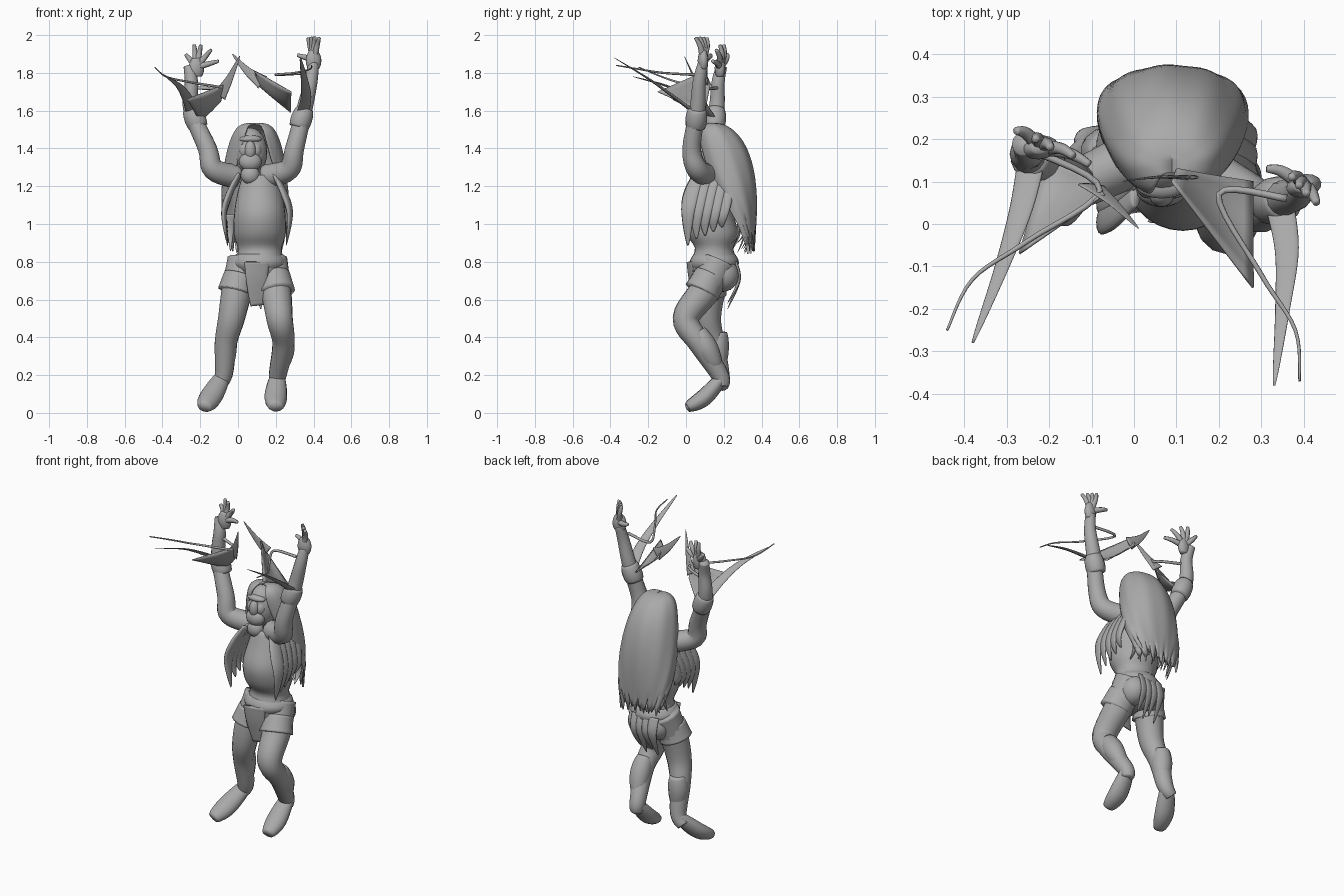
import bpy, bmesh, math, random
from mathutils import Vector

random.seed(4)
cube = bpy.data.objects.get("Cube")
if cube:
    bpy.data.objects.remove(cube)

GREY = (0.4, 0.4, 0.4, 1)
grey = bpy.data.materials.new("stone_grey")
grey.use_nodes = True
grey.diffuse_color = GREY
grey.node_tree.nodes["Principled BSDF"].inputs["Base Color"].default_value = GREY


def finish(name, bm, thickness=0):
    bmesh.ops.recalc_face_normals(bm, faces=bm.faces)
    for face in bm.faces:
        face.smooth = True
    mesh = bpy.data.meshes.new(name)
    bm.to_mesh(mesh)
    bm.free()
    mesh.materials.append(grey)
    part = bpy.data.objects.new(name, mesh)
    bpy.context.collection.objects.link(part)
    if thickness:
        shell = part.modifiers.new("thickness", 'SOLIDIFY')
        shell.thickness = thickness
        shell.offset = 0


def skin(bm, rings, closed=True):
    """Join neighbouring rings with quads; closed rings also get end caps."""
    rows = [[bm.verts.new(point) for point in ring] for ring in rings]
    count = len(rows[0])
    for low, high in zip(rows, rows[1:]):
        for j in range(count if closed else count - 1):
            k = (j + 1) % count
            bm.faces.new((low[j], low[k], high[k], high[j]))
    if closed:
        bm.faces.new(rows[0])
        bm.faces.new(rows[-1])


def circle(sides):
    return [(math.cos(math.tau * k / sides), math.sin(math.tau * k / sides))
            for k in range(sides)]


def smooth_path(points, steps=6):
    """Catmull-Rom curve through the points."""
    pts = [Vector(p) for p in points]
    pts = [pts[0]] + pts + [pts[-1]]
    out = []
    for a, b, c, d in zip(pts, pts[1:], pts[2:], pts[3:]):
        for step in range(steps):
            t = step / steps
            bend = 2 * a - 5 * b + 4 * c - d + t * (3 * (b - c) + d - a)
            out.append(b + t / 2 * (c - a + t * bend))
    return out + [pts[-1]]


def add_tube(bm, points, start, end, swell=0, flat=1, axis=(1, .2, .1), sides=14):
    """Sweep an ellipse whose radius runs from start to end, plus a mid swell."""
    path = smooth_path(points)
    last = len(path) - 1
    side, rings = Vector(axis), []
    for i, centre in enumerate(path):
        along = (path[min(i + 1, last)] - path[max(i - 1, 0)]).normalized()
        side = (side - along * side.dot(along)).normalized()
        up = along.cross(side) * flat
        t = i / last
        radius = start + (end - start) * t + swell * math.sin(math.pi * t)
        rings.append([centre + radius * (side * c + up * s) for c, s in circle(sides)])
    skin(bm, rings)


def tube(name, points, start, end, **shape):
    bm = bmesh.new()
    add_tube(bm, points, start, end, **shape)
    finish(name, bm)


def pair(name, mirror, points, start, end, **shape):
    tube("left_" + name, points, start, end, **shape)
    tube("right_" + name, [mirror(*p) for p in points], start, end, **shape)


def loft(name, bottom, top, rule, steps=30):
    """Stack horizontal ellipses; rule(t, z) gives centre x, y and radii."""
    rings = []
    for i in range(steps + 1):
        t = i / steps
        z = bottom + (top - bottom) * t
        x, y, wide, deep = rule(t, z)
        rings.append([(x + wide * c, y + deep * s, z) for c, s in circle(28)])
    bm = bmesh.new()
    skin(bm, rings)
    finish(name, bm)


def ball(name, place, size):
    bm = bmesh.new()
    bmesh.ops.create_uvsphere(bm, u_segments=20, v_segments=12, radius=1)
    bmesh.ops.scale(bm, vec=size, verts=bm.verts)
    bmesh.ops.translate(bm, vec=place, verts=bm.verts)
    finish(name, bm)


def bump(value, middle, width):
    return math.exp(-((value - middle) / width) ** 2)


# the right limbs mirror the left ones in a slightly different pose
def arm_mirror(x, y, z):
    reach = max(0, -y)
    return (.14 - x - reach / 2 - .04 * bump(z, 1.57, .1),
            y + min(.1, max(0, z - 1.2) * .4),
            z - reach / 5 - .3 * max(0, z - 1.8))


def leg_mirror(x, y, z):
    toe = max(0, .25 - z)
    return .15 + .07 * z - .6 * toe - x, y + .12 * bump(z, .47, .15), z


# torso, narrow at the waist and full at the belly, with belt and seat
def torso_rule(t, z):
    size = .14 * math.sin(math.pi * (.1 + .8 * t)) ** .4
    waist = bump(z, .87, .05)
    return .115, .15 - .03 * bump(z, 1.05, .1), size - .02 * waist, size - .035 * waist


loft("torso", .65, 1.26, torso_rule)
loft("belt", .75, .84, lambda t, z: (.11, .15, .12 + .025 * math.sin(math.pi * t),
                                     .11 + .02 * math.sin(math.pi * t)), 12)
for label, x in (("left", .17), ("right", .05)):
    ball(label + "_buttock", (x, .19, .73), (.08, .09, .09))

# head and face
FACE = .065
ball("head", (FACE, .15, 1.38), (.09, .09, .13))
ball("brow", (FACE, .09, 1.45), (.06, .03, .02))
ball("nose", (FACE, .07, 1.39), (.03, .03, .05))
ball("muzzle", (FACE, .08, 1.33), (.06, .04, .05))
ball("beard", (FACE, .08, 1.26), (.05, .04, .05))
for label, side in (("left", 1), ("right", -1)):
    ball(label + "_cheek", (FACE + side * .03, .09, 1.39), (.03, .03, .04))

# long hair: a hood open at the front, ragged along its lower edge
COLUMNS, ROWS = 48, 28
rings = []
for i in range(ROWS + 1):
    t = (i / ROWS) ** 2
    half = .205 * t ** .25 - .06 * t ** 4
    front = .06 + .2 * t ** 2 + .06 * (1 - t) ** 30
    back = .15 + .22 * math.sin(math.pi * .6 * t ** .5)
    wrap = math.radians(64 - 81 * t ** 1.8)
    ring = []
    for j in range(COLUMNS + 1):
        angle = -wrap + j / COLUMNS * (math.pi + 2 * wrap)
        wave = 1 + .012 * math.sin(j * .9)
        jag = .06 * t ** 8 * math.sin(j * 1.3) * math.cos(j * .4)
        ring.append((.09 - half * wave * math.cos(angle),
                     (front + back) / 2 + (back - front) / 2 * wave * math.sin(angle),
                     1.53 - .63 * t + jag))
    rings.append(ring)
bm = bmesh.new()
skin(bm, rings, closed=False)
finish("hair", bm, .01)

# pointed hair tips along the lower back
bm = bmesh.new()
for k in range(9):
    x = -.04 + k / 30
    y = .35 - 4 * (x - .09) ** 2
    add_tube(bm, [(x, y, 1.05), (x, y, .95), (x, y - .04, .84 + random.random() * .07)],
             .03, .002, flat=.35)
finish("hair_tips", bm)

# ragged locks hanging from both shoulders
bm = bmesh.new()
for middle, side in ((.245, 1), (-.045, -1)):
    for k in range(5):
        y = .01 + k * .045
        tip = .88 + k / 40 + random.random() * .03
        add_tube(bm, [(middle - side * .05, y + .06, 1.26), (middle, y + .02, 1.16),
                      (middle + side * .03, y, 1.05), (middle + side * .01, y, tip)],
                 .03, .004, swell=.025, flat=.4, axis=(.2, 1, 0))
finish("shoulder_locks", bm)

# raised arms and bracers
pair("arm", arm_mirror, [(.15, .13, 1.25), (.27, .06, 1.29), (.3, .03, 1.4),
                         (.35, .06, 1.6), (.385, .07, 1.75), (.4, .09, 1.85)], .065, .028)
pair("bracer", arm_mirror, [(.32, .05, 1.51), (.355, .06, 1.61)], .05, .045, swell=.01)


# hands: a flat palm with fingers fanned by angle, thumb first
def hand(name, palm, fan):
    palm = Vector(palm)
    rise = Vector((0, 0, .05))
    bm = bmesh.new()
    add_tube(bm, [palm - rise, palm, palm + rise], .028, .02, swell=.018, flat=.65)
    for k, angle in enumerate(fan):
        length = .12 if k else .09
        tip = palm + Vector((math.sin(angle), 0, math.cos(angle))) * length
        tip.y += .04 - .02 * k
        knuckle = palm.lerp(tip, .6) + Vector((0, .01, 0))
        add_tube(bm, [palm, knuckle, tip], .02, .009, sides=8)
    finish(name, bm)


hand("left_hand", (.4, .09, 1.87), (-1.3, -.25, -.1, .05, .25))
hand("right_hand", (-.22, .18, 1.83), (-.7, -.1, .2, .7, 1.3))

# legs, calves, trouser cuffs and feet
pair("leg", leg_mirror, [(.17, .17, .8), (.2, .1, .65), (.22, 0, .5), (.24, .07, .37),
                         (.21, .18, .2), (.21, .19, .14)], .095, .035)
pair("calf", leg_mirror, [(.24, .06, .43), (.24, .11, .34), (.225, .16, .24)],
     .045, .036, swell=.02)
pair("cuff", leg_mirror, [(.19, .13, .73), (.207, .085, .64)], .085, .097)
pair("foot", leg_mirror, [(.21, .2, .2), (.2, .1, .085), (.2, .01, .03)],
     .035, .035, swell=.025, flat=.75)

# loincloth in front and ragged tail behind
tube("loincloth", [(.1, .02, .8), (.1, .03, .7), (.11, .06, .57)], .07, .045, flat=.15)
bm = bmesh.new()
for k in range(4):
    x = .04 + k * .04
    add_tube(bm, [(x, .26, .8), (x, .28, .7), (x, .22, .55 + .03 * (k % 2))],
             .03, .003, swell=.01, flat=.3)
finish("tail_cloth", bm)


# thin membranes stretched between four corners, sagging in the middle
def membrane(name, tip, inner, wrist, outer, steps=8):
    tip, inner, wrist, outer = map(Vector, (tip, inner, wrist, outer))
    rows = []
    for i in range(steps + 1):
        u = i / steps
        rows.append([])
        for j in range(steps + 1):
            v = j / steps
            sag = math.sin(math.pi * u) * math.sin(math.pi * v) * .03
            point = tip.lerp(inner, u).lerp(outer.lerp(wrist, u), v)
            rows[-1].append(point - Vector((0, 0, sag)))
    bm = bmesh.new()
    skin(bm, rows, closed=False)
    finish(name, bm, .006)


membrane("left_membrane", (.09, .1, 1.81), (.1, .13, 1.74), (.28, .1, 1.59), (.28, -.15, 1.7))
membrane("right_membrane", (-.07, .07, 1.74), (-.09, .1, 1.65), (-.2, .17, 1.54),
         (-.27, -.07, 1.66))
tube("left_membrane_tip", [(.13, .11, 1.75), (.05, .11, 1.81), (-.03, .1, 1.9)],
     .04, .002, flat=.15, axis=(1, 0, 1))
tube("right_membrane_tip", [(-.1, .09, 1.68), (-.05, .05, 1.76), (.01, -.01, 1.89)],
     .04, .002, flat=.15, axis=(1, 0, -1))

# long forward blades and hooked spines on the forearms
pair("blade", arm_mirror, [(.34, .06, 1.58), (.36, -.06, 1.67), (.35, -.2, 1.77),
                           (.33, -.38, 1.88)], .035, .003, swell=.005, flat=.25)
tube("left_spine", [(.36, .06, 1.8), (.2, .07, 1.79), (.3, -.12, 1.8), (.38, -.25, 1.82),
                    (.39, -.37, 1.84)], .009, .003, sides=8)
tube("right_spine", [(-.23, .17, 1.72), (-.08, .08, 1.72), (-.25, -.04, 1.75),
                     (-.38, -.13, 1.78), (-.44, -.25, 1.83)], .009, .003, sides=8)
